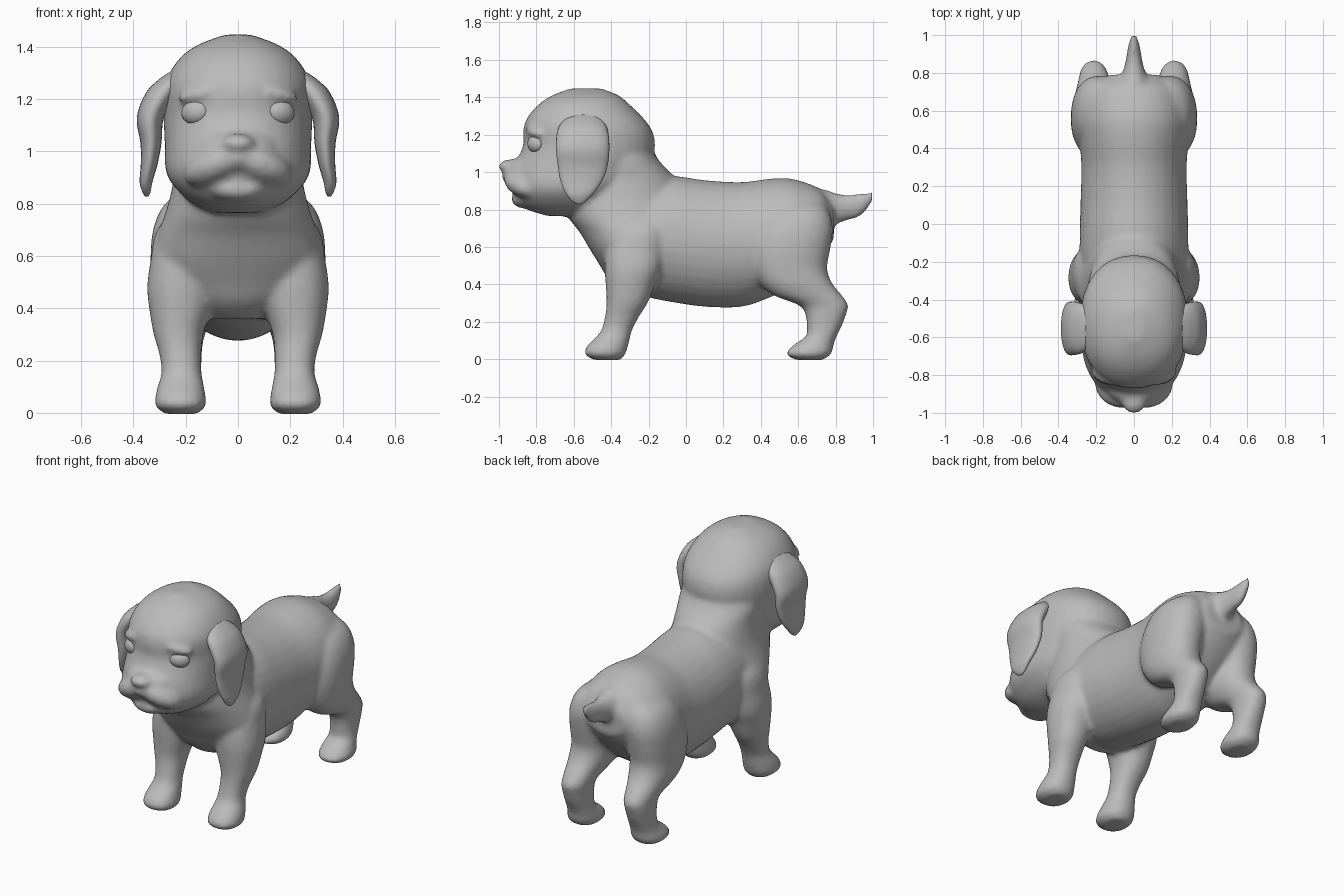
import bpy, bmesh, math
from mathutils import Matrix

SIDES = 32
STEPS = 4


def material(name, rgb):
    m = bpy.data.materials.new(name)
    m.diffuse_color = (*rgb, 1)
    return m


grey = material("plain grey", (0.5, 0.5, 0.5))


def flow(rings):
    """Add in-between rings along a smooth curve through the given ones."""
    out = []
    for i in range(len(rings) - 1):
        p0, p1 = rings[max(i - 1, 0)], rings[i]
        p2, p3 = rings[i + 1], rings[min(i + 2, len(rings) - 1)]
        gap = p2[0] - p1[0]
        for k in range(STEPS):
            f = k / STEPS
            ring = [p1[0] + gap * f]
            for a, b, c, d in list(zip(p0, p1, p2, p3))[1:]:
                m1 = (c - a) / (p2[0] - p0[0]) * gap
                m2 = (d - b) / (p3[0] - p1[0]) * gap
                ring.append((2*f**3 - 3*f**2 + 1) * b + (f**3 - 2*f**2 + f) * m1
                            + (3*f**2 - 2*f**3) * c + (f**3 - f**2) * m2)
            out.append(ring)
    return out + [rings[-1]]


def loft(bm, rings, upright=True, power=2.0):
    """Skin rings (t, low, high, centre x, half width); t runs up z, or along y."""
    loops = []
    for t, a, b, cx, hw in flow(rings):
        loop = []
        for i in range(SIDES):
            ang = 2 * math.pi * i / SIDES
            c, s = math.cos(ang), math.sin(ang)
            x = cx + hw * math.copysign(abs(c) ** (2 / power), c)
            u = (a + b) / 2 + (b - a) / 2 * math.copysign(abs(s) ** (2 / power), s)
            loop.append(bm.verts.new((x, u, t) if upright else (x, t, u)))
        loops.append(loop)
    faces = [bm.faces.new(loops[0]), bm.faces.new(loops[-1])]
    for lo, hi in zip(loops, loops[1:]):
        for i in range(SIDES):
            j = (i + 1) % SIDES
            faces.append(bm.faces.new((lo[i], lo[j], hi[j], hi[i])))
    bmesh.ops.recalc_face_normals(bm, faces=faces)


def blob(bm, centre, radii, turn=0.0, tilt=0.0):
    """Ellipsoid, rolled about y by tilt and turned about z."""
    mat = (Matrix.Translation(centre) @ Matrix.Rotation(turn, 4, 'Z')
           @ Matrix.Rotation(tilt, 4, 'Y') @ Matrix.Diagonal((*radii, 1)))
    bmesh.ops.create_uvsphere(bm, u_segments=24, v_segments=14, radius=1, matrix=mat)


def both(rings, side):
    return [(t, a, b, cx * side, hw) for t, a, b, cx, hw in rings]


def finish(bm, name):
    me = bpy.data.meshes.new(name)
    bm.to_mesh(me)
    bm.free()
    me.materials.append(grey)
    me.shade_smooth()
    ob = bpy.data.objects.new(name, me)
    bpy.context.collection.objects.link(ob)
    return ob


torso = [(-.40, .46, .80, 0, .20), (-.30, .37, .93, 0, .27), (-.20, .33, .97, 0, .285),
         (-.05, .30, .978, 0, .288), (.10, .28, .957, 0, .284), (.30, .28, .947, 0, .279),
         (.45, .33, .965, 0, .288), (.55, .38, .967, 0, .29), (.65, .46, .94, 0, .265),
         (.73, .55, .90, 0, .22), (.79, .64, .82, 0, .13)]
neck = [(.36, -.34, -.10, 0, .12), (.42, -.41, -.09, 0, .21), (.50, -.46, -.08, 0, .285),
        (.58, -.51, -.05, 0, .322), (.68, -.57, -.02, 0, .308), (.76, -.63, 0, 0, .28),
        (.85, -.65, 0, 0, .255), (.97, -.60, -.06, 0, .24), (1.07, -.55, -.15, 0, .245),
        (1.18, -.50, -.20, 0, .20)]
head = [(.765, -.74, -.45, 0, .09), (.80, -.85, -.38, 0, .17), (.85, -.905, -.34, 0, .23),
        (.90, -.93, -.30, 0, .268), (.95, -.94, -.25, 0, .28), (1.02, -.925, -.20, 0, .28),
        (1.08, -.895, -.175, 0, .283), (1.15, -.87, -.165, 0, .285), (1.22, -.87, -.18, 0, .285),
        (1.28, -.855, -.22, 0, .272), (1.36, -.79, -.30, 0, .22), (1.41, -.715, -.36, 0, .15),
        (1.447, -.62, -.45, 0, .05)]
front_leg = [(.80, -.32, -.14, .16, .06), (.70, -.39, -.10, .19, .12), (.58, -.43, -.11, .205, .13),
             (.48, -.435, -.13, .215, .133), (.40, -.43, -.165, .22, .12), (.30, -.425, -.205, .228, .095),
             (.22, -.435, -.255, .22, .08), (.15, -.455, -.29, .216, .077), (.11, -.49, -.30, .218, .087),
             (.07, -.53, -.31, .22, .095), (.025, -.543, -.325, .22, .097), (-.005, -.49, -.35, .218, .06)]
hind_leg = [(.87, .50, .70, .11, .07), (.80, .44, .76, .16, .12), (.70, .385, .785, .185, .14),
            (.58, .35, .77, .195, .14), (.48, .36, .755, .20, .13), (.40, .40, .785, .205, .12),
            (.34, .47, .835, .21, .10), (.29, .60, .868, .212, .083), (.25, .635, .86, .215, .078),
            (.18, .645, .835, .215, .075), (.12, .64, .805, .215, .078), (.08, .58, .79, .215, .087),
            (.025, .535, .775, .22, .095), (-.005, .59, .73, .218, .06)]
tail = [(.66, .70, .91, 0, .10), (.74, .70, .908, 0, .085), (.80, .72, .887, 0, .062),
        (.86, .74, .88, 0, .045), (.93, .762, .885, 0, .034), (.98, .815, .893, 0, .022),
        (1.007, .865, .9, 0, .01)]
ear = [(1.31, -.60, -.49, .222, .03), (1.28, -.65, -.45, .247, .05), (1.23, -.685, -.42, .287, .062),
       (1.13, -.695, -.41, .335, .052), (1.03, -.685, -.42, .333, .040), (.95, -.67, -.45, .340, .032),
       (.88, -.64, -.50, .352, .024), (.84, -.605, -.54, .350, .014), (.828, -.58, -.56, .349, .006)]

# Fused body: torso, neck, head, legs and tail
bm = bmesh.new()
loft(bm, torso, upright=False)
loft(bm, neck)
loft(bm, head, power=2.2)
loft(bm, tail, upright=False)
for s in (-1, 1):
    loft(bm, both(front_leg, s), power=2.2)
    loft(bm, both(hind_leg, s), power=2.2)
    # Broad lip pad and brow ridge
    blob(bm, (s * .085, -.872, .945), (.135, .098, .07), turn=s * .45, tilt=s * .4)
    blob(bm, (s * .16, -.808, 1.215), (.08, .036, .028), turn=s * .5, tilt=s * .2)
# Muzzle bridge, nose, upper lip and chin
blob(bm, (0, -.86, 1.01), (.15, .095, .075))
blob(bm, (0, -.94, 1.03), (.066, .064, .038))
blob(bm, (0, -.905, .975), (.07, .08, .055))
blob(bm, (0, -.86, .855), (.11, .075, .05))
body = finish(bm, "body")
fuse = body.modifiers.new("fuse", 'REMESH')
fuse.mode = 'VOXEL'
fuse.voxel_size = 0.014
fuse.use_smooth_shade = True
soft = body.modifiers.new("soften", 'SMOOTH')
soft.factor = 0.5
soft.iterations = 10

for s, side in ((-1, "left"), (1, "right")):
    # Hanging ear
    bm = bmesh.new()
    loft(bm, both(ear, s), power=2.2)
    finish(bm, side + "_ear")
    # Almond eye
    bm = bmesh.new()
    blob(bm, (s * .163, -.806, 1.15), (.058, .036, .046), turn=s * .5, tilt=s * .15)
    finish(bm, side + "_eye")
